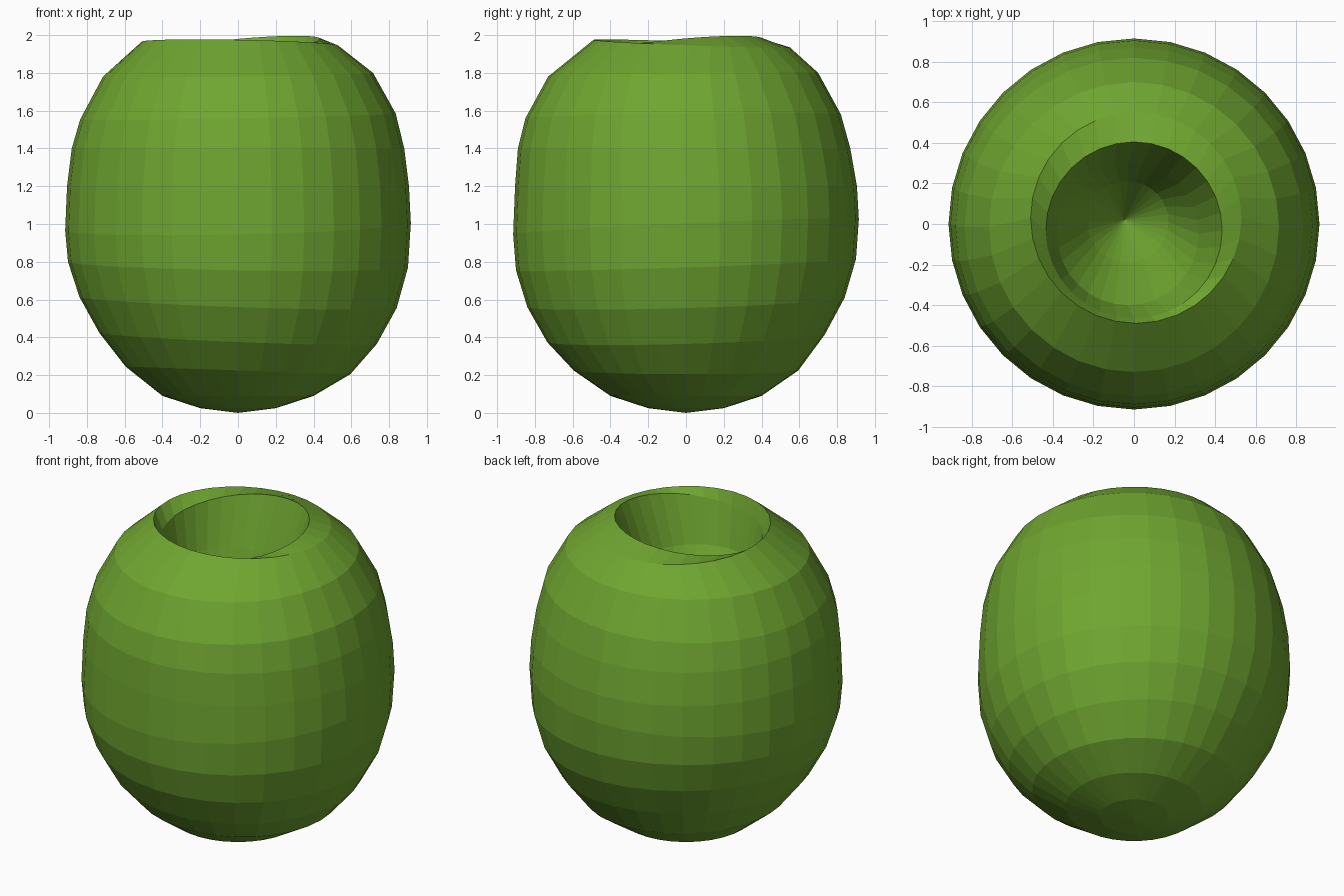
import bpy
import bmesh
from math import cos, sin, tau

SEGMENTS = 32

# Start without the default cube
default_cube = bpy.data.objects.get("Cube")
if default_cube:
    bpy.data.objects.remove(default_cube, do_unlink=True)


def make_material(name, colour):
    material = bpy.data.materials.new(name)
    material.use_nodes = True
    material.diffuse_color = colour
    shader = material.node_tree.nodes["Principled BSDF"]
    shader.inputs["Base Color"].default_value = colour
    shader.inputs["Roughness"].default_value = 0.8
    return material


def add_ring(bm, radius, height, centre_x=0, centre_y=0, tilt_x=0, tilt_y=0):
    """One slightly shifted and tilted loop of the fruit."""
    ring = []
    for step in range(SEGMENTS):
        c, s = cos(tau * step / SEGMENTS), sin(tau * step / SEGMENTS)
        ring.append(bm.verts.new((centre_x + radius * c,
                                  centre_y + radius * s,
                                  height + tilt_x * c + tilt_y * s)))
    return ring


def join_rings(bm, lower, upper):
    for i in range(SEGMENTS):
        j = (i + 1) % SEGMENTS
        bm.faces.new((lower[i], lower[j], upper[j], upper[i]))


def close_with_fan(bm, ring, tip, flip):
    for i in range(SEGMENTS):
        pair = [ring[i], ring[(i + 1) % SEGMENTS]]
        if flip:
            pair.reverse()
        bm.faces.new((*pair, tip))


# Outer skin from the base up to the shoulder
skin_rings = [
    (.2, .025),
    (.4, .09),
    (.595, .225, 0, 0, -.02),
    (.735, .395, 0, 0, -.03, .02),
    (.84, .585, 0, 0, -.03, .025),
    (.9, .785, 0, 0, -.015, .03),
    (.915, .985, 0, 0, .02, .04),
    (.905, 1.2),
    (.88, 1.4, 0, -.01),
    (.835, 1.57, 0, -.015, .015, .01),
    (.715, 1.79, 0, -.015, .01, .01),
    (.52, 1.955, .01, .03, -.01, -.02),
]

# Lopsided rim and the deep hollow inside it
hollow_rings = [
    (.435, 1.94, 0, -.03, .04, .04),
    (.35, 1.65, -.03, -.05),
    (.2, 1.3, -.03, .01),
]

bm = bmesh.new()
rings = [add_ring(bm, *values) for values in skin_rings + hollow_rings]
for lower, upper in zip(rings, rings[1:]):
    join_rings(bm, lower, upper)
close_with_fan(bm, rings[0], bm.verts.new((0, 0, 0)), flip=True)
close_with_fan(bm, rings[-1], bm.verts.new((-.05, .02, 1)), flip=False)
bmesh.ops.recalc_face_normals(bm, faces=bm.faces)

# Flat shaded fruit body
mesh = bpy.data.meshes.new("fruit_body")
bm.to_mesh(mesh)
bm.free()
mesh.materials.append(make_material("leaf green", (.16, .38, .03, 1)))
fruit_body = bpy.data.objects.new("fruit_body", mesh)
bpy.context.collection.objects.link(fruit_body)
